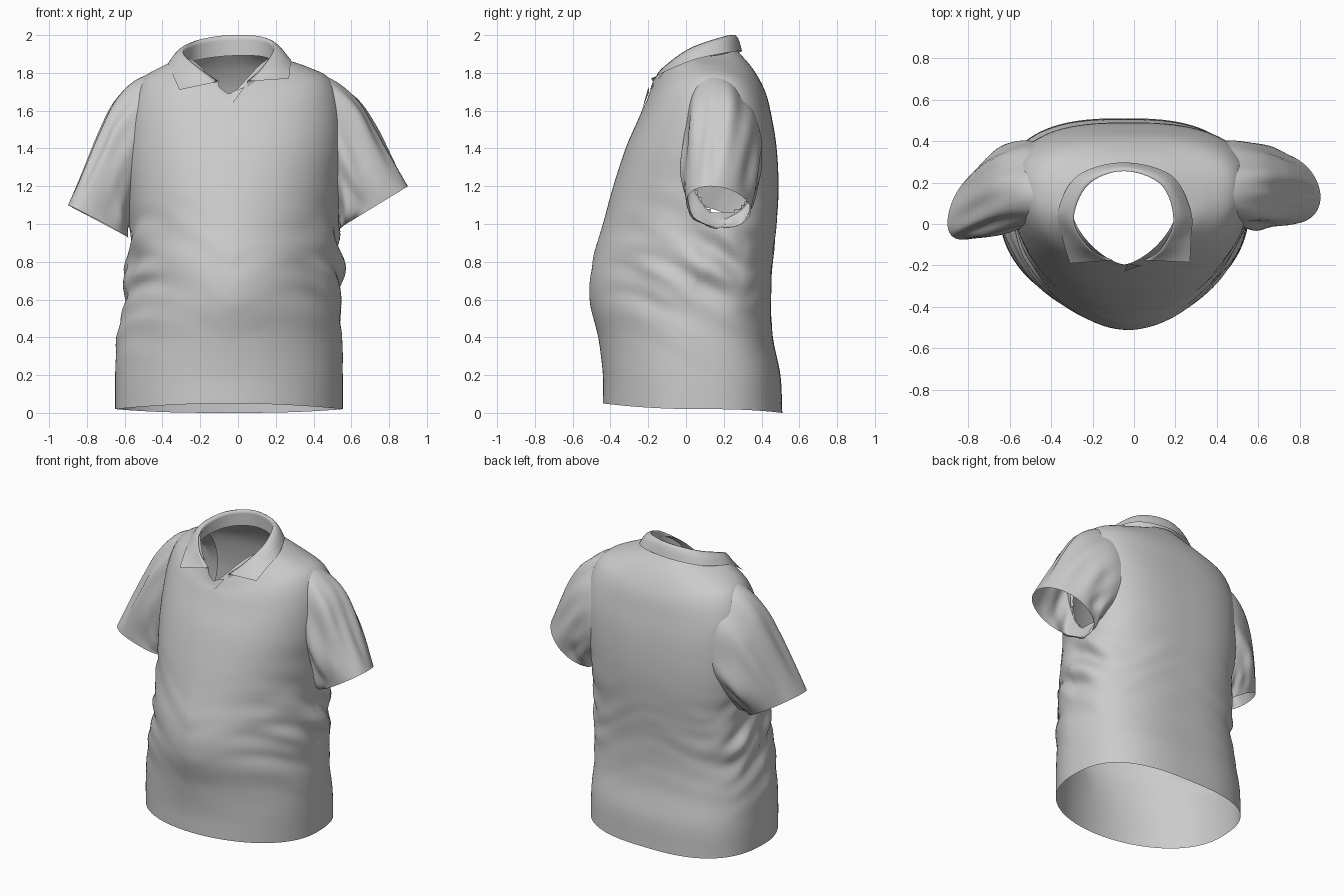
import bpy, bmesh, math
from mathutils import Vector, noise


def spline(keys, t):
    """Catmull-Rom through tuples of numbers, t in 0..1"""
    f = t * (len(keys) - 1)
    i = min(int(f), len(keys) - 2)
    f -= i
    a, b, c, d = (keys[max(0, min(len(keys) - 1, i + k))] for k in (-1, 0, 1, 2))
    if i == 0:
        a = [2 * q - r for q, r in zip(b, c)]
    if i == len(keys) - 2:
        d = [2 * r - q for q, r in zip(b, c)]
    return [q + 0.5 * f * (r - p + f * (2 * p - 5 * q + 4 * r - s + f * (3 * (q - r) + s - p)))
            for p, q, r, s in zip(a, b, c, d)]


def loft(name, rows, closed=True, drop=None):
    """Skin rows of points into a smooth sheet, dropping faces where drop(centre)"""
    bm = bmesh.new()
    vs = [[bm.verts.new(p) for p in row] for row in rows]
    n = len(rows[0])
    for r0, r1 in zip(vs, vs[1:]):
        for j in range(n if closed else n - 1):
            k = (j + 1) % n
            bm.faces.new((r0[j], r0[k], r1[k], r1[j]))
    if drop:
        bad = [f for f in bm.faces if drop(f.calc_center_median())]
        bmesh.ops.delete(bm, geom=bad, context='FACES')
    for f in bm.faces:
        f.smooth = True
    me = bpy.data.meshes.new(name)
    bm.to_mesh(me)
    bm.free()
    ob = bpy.data.objects.new(name, me)
    bpy.context.collection.objects.link(ob)
    return ob


def power(v, e):
    return math.copysign(abs(v) ** e, v)


# Torso: x left, x right, y front, y back, y of sides, z front, z side, z back, front roundness
TORSO = [
    (-.65, .555, -.44, .51, .06, .05, .02, .00, 2.0),
    (-.65, .555, -.44, .50, .06, .20, .20, .20, 2.0),
    (-.64, .55, -.465, .46, .05, .40, .40, .40, 1.85),
    (-.61, .55, -.51, .45, .05, .60, .60, .60, 1.75),
    (-.59, .53, -.495, .46, .08, .80, .80, .80, 1.8),
    (-.58, .53, -.44, .48, .12, 1.0, 1.0, 1.0, 1.95),
    (-.59, .54, -.385, .49, .15, 1.2, 1.2, 1.2, 2.1),
    (-.59, .56, -.32, .48, .17, 1.4, 1.4, 1.4, 2.2),
    (-.57, .55, -.255, .455, .18, 1.55, 1.62, 1.56, 2.2),
    (-.51, .49, -.225, .42, .16, 1.62, 1.765, 1.70, 2.1),
    (-.40, .36, -.205, .355, .11, 1.66, 1.835, 1.82, 1.9),
    (-.295, .20, -.195, .27, .05, 1.69, 1.885, 1.92, 1.5),
]


def torso_ring(t, n=128):
    xl, xr, yf, yb, ym, zf, zs, zb, nf = spline(TORSO, t)
    row = []
    for j in range(n):
        a = 2 * math.pi * j / n
        c, s = math.cos(a), math.sin(a)
        e = 2 / (nf if s < 0 else 2.0 + 0.7 * min(1, 3 * (1 - t)))
        x = (xl + xr) / 2 + (xr - xl) / 2 * power(c, e)
        y = ym + (ym - yf if s < 0 else yb - ym) * power(s, e)
        # the front neckline dips to a V
        dip = abs(s) ** (2 + 2 * t ** 12) if s < 0 else s * s
        z = zs + ((zf if s < 0 else zb) - zs) * dip
        # drag folds, strongest at the waist sides, fading at the hem and chest
        env = math.exp(-((z - .76) / .28) ** 2) * (.12 + .88 * c ** 4)
        d = .055 * env * noise.noise(Vector((c * 1.5, s * 2, 10 * z + 3 * s * abs(c) + 2 * x)))
        row.append((x + d * c, y + d * s, z))
    return row


def in_armhole(p):
    return abs(p.x) > .38 and ((p.y - .2) / .18) ** 2 + ((p.z - 1.36) / .31) ** 2 < 1


loft("shirt_body", [torso_ring(i / 110) for i in range(111)], drop=in_armhole)


# Sleeves: each key ring lists top, bottom, front and back points
def sleeve(name, keys, n=64, steps=40):
    rows = []
    for i in range(steps + 1):
        t = i / steps
        v = spline(keys, t)
        top, bot, fr, bk = (Vector(v[k:k + 3]) for k in (0, 3, 6, 9))
        mid, u, w = (top + bot) / 2, (top - bot) / 2, (fr - bk) / 2
        shift = (fr + bk) / 2 - mid
        row = []
        for j in range(n):
            a = 2 * math.pi * j / n
            c, s = math.cos(a), math.sin(a)
            d = .04 * math.sin(math.pi * t) * noise.noise(Vector((2.6 * c, 2.6 * s, t + mid.x)))
            row.append(mid + u * c + w * s + shift * s * s + (u * c + w * s).normalized() * d)
        rows.append(row)
    loft(name, rows)


sleeve("right_sleeve", [
    (.40, .15, 1.81, .52, .20, 1.04, .49, .00, 1.42, .40, .40, 1.42),
    (.53, .16, 1.75, .535, .20, 1.02, .54, -.01, 1.37, .49, .40, 1.38),
    (.64, .16, 1.66, .54, .20, 1.0, .59, -.015, 1.30, .57, .385, 1.31),
    (.73, .15, 1.52, .54, .20, .99, .635, -.015, 1.22, .63, .37, 1.24),
    (.81, .14, 1.37, .54, .20, .98, .69, -.005, 1.15, .68, .355, 1.17),
    (.90, .13, 1.20, .54, .20, .98, .72, .005, 1.09, .72, .34, 1.09)])
sleeve("left_sleeve", [
    (-.43, .14, 1.81, -.56, .17, 1.02, -.52, -.01, 1.42, -.44, .40, 1.42),
    (-.56, .14, 1.745, -.575, .17, .99, -.575, -.025, 1.36, -.53, .40, 1.37),
    (-.66, .12, 1.635, -.58, .16, .97, -.63, -.04, 1.28, -.61, .38, 1.30),
    (-.735, .09, 1.48, -.58, .14, .95, -.67, -.05, 1.19, -.67, .35, 1.21),
    (-.81, .05, 1.30, -.58, .12, .93, -.72, -.055, 1.10, -.72, .30, 1.12),
    (-.90, .00, 1.10, -.58, .10, .93, -.74, -.06, 1.02, -.75, .25, 1.02)])

# Collar: fold line and outer leaf edge, running left front - nape - right front
FOLD = [(-.10, -.175, 1.755), (-.21, -.12, 1.83), (-.29, .02, 1.91), (-.22, .19, 1.97),
        (-.05, .255, 2.0), (.13, .19, 1.99), (.19, .02, 1.93), (.13, -.12, 1.83),
        (.05, -.175, 1.755)]
EDGE = [(-.31, -.19, 1.71), (-.345, -.07, 1.79), (-.365, .07, 1.86), (-.27, .235, 1.895),
        (-.05, .297, 1.915), (.18, .235, 1.91), (.275, .06, 1.875), (.275, -.07, 1.825),
        (.27, -.185, 1.77)]
collar = []
for i in range(65):
    f, e = Vector(spline(FOLD, i / 64)), Vector(spline(EDGE, i / 64))
    mid = math.sin(math.pi * i / 64)
    base = f + Vector((0, 0, -.03 - .08 * mid))
    row = [base.lerp(f, k / 4) for k in range(4)]
    for k in range(7):
        p = f.lerp(e, k / 6)
        p.z = min(p.z + .025 * math.sin(math.pi * k / 6) * mid, 2.0)
        row.append(p)
    collar.append(row)
loft("collar", collar, closed=False)

# Placket: small overlapping flap lying on the chest below the neck opening
flap = []
for i in range(7):
    t = i / 6
    flap.append([(-.05 + .02 * t + .065 * t * k / 4, -.231 + .036 * t - .004 * k / 4 * t,
                  1.61 + .09 * t + .025 * t * k / 4) for k in range(5)])
loft("placket", flap, closed=False)
